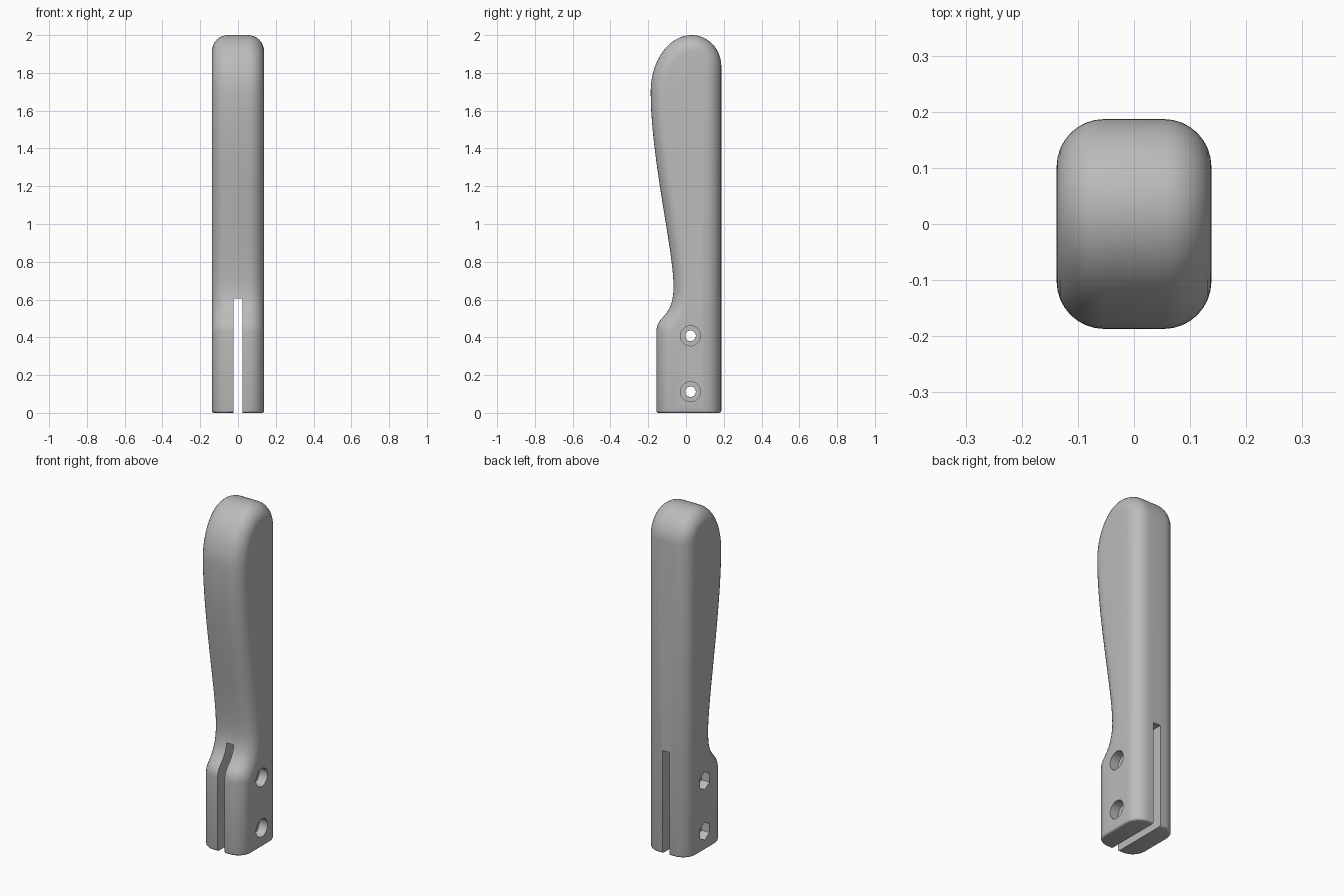
import bpy, bmesh, math
from mathutils import Vector, Matrix

if "Cube" in bpy.data.objects:
    bpy.data.objects.remove(bpy.data.objects["Cube"])

HALF_W, ROUND, STEPS = 0.138, 0.085, 8
grey = bpy.data.materials.new("plain grey")
grey.diffuse_color = (0.5, 0.5, 0.5, 1)
grey.use_nodes = True
grey.node_tree.nodes["Principled BSDF"].inputs["Base Color"].default_value = grey.diffuse_color


def bezier(a, b, c, d, n):
    a, b, c, d = map(Vector, (a, b, c, d))
    out = []
    for i in range(1, n + 1):
        t = i / n
        out.append(a*(1-t)**3 + b*3*t*(1-t)**2 + c*3*t*t*(1-t) + d*t**3)
    return out


def ellipse(cy, cz, ry, rz, a0, a1, n):
    return [Vector((cy + ry*math.cos(math.radians(a0 + (a1-a0)*i/n)),
                    cz + rz*math.sin(math.radians(a0 + (a1-a0)*i/n)))) for i in range(1, n + 1)]


# side profile (y, z): front foot, knee, neck, belly, rounded top, straight back
prof = [Vector((-0.157, 0)), Vector((-0.157, 0.43))]
prof += ellipse(-0.057, 0.43, 0.10, 0.10, 180, 137, 6)
k = prof[-1]
prof += bezier(k, k + Vector((0.035, 0.038)), (-0.066, 0.57), (-0.066, 0.67), 10)
prof += bezier(prof[-1], (-0.066, 0.86), (-0.187, 1.35), (-0.187, 1.70), 20)
prof += ellipse(0.03, 1.70, 0.217, 0.30, 180, 90, 18)
prof += ellipse(0.03, 1.835, 0.157, 0.165, 90, 0, 14)
prof.append(Vector((0.187, 0)))

# inward direction at each profile point
inward = []
for i, p in enumerate(prof):
    if i in (0, len(prof) - 1):
        inward.append(Vector((1 if i == 0 else -1, 0)))
        continue
    d = (p - prof[i-1]).normalized() + (prof[i+1] - p).normalized()
    d.normalize()
    inward.append(Vector((d.y, -d.x)))

# rounded cross-section (x, inset)
half = [(HALF_W - ROUND + ROUND*math.sin(t), ROUND*(1 - math.cos(t)))
        for t in (math.pi/2*i/STEPS for i in range(STEPS + 1))]
section = half[::-1] + [(-x, d) for x, d in half]

# handle body
bm = bmesh.new()
rows = []
for p, n in zip(prof, inward):
    rows.append([bm.verts.new((x, p.x + n.x*d, p.y + n.y*d)) for x, d in section])
for r0, r1 in zip(rows, rows[1:]):
    for j in range(len(section) - 1):
        bm.faces.new((r0[j], r0[j+1], r1[j+1], r1[j]))
bm.faces.new([r[0] for r in rows])
bm.faces.new([r[-1] for r in rows][::-1])
base = bm.faces.new(rows[0][::-1] + rows[-1])
bmesh.ops.recalc_face_normals(bm, faces=bm.faces)
bmesh.ops.bevel(bm, geom=list(base.edges), offset=0.012, segments=3, profile=0.5, affect='EDGES')
me = bpy.data.meshes.new("handle")
bm.to_mesh(me)
bm.free()
handle = bpy.data.objects.new("handle", me)
bpy.context.collection.objects.link(handle)
me.materials.append(grey)


def cut(bm, name):
    """Subtract a closed shape from the handle."""
    bmesh.ops.recalc_face_normals(bm, faces=bm.faces)
    m = bpy.data.meshes.new(name)
    bm.to_mesh(m)
    bm.free()
    m.materials.append(grey)
    ob = bpy.data.objects.new(name, m)
    bpy.context.collection.objects.link(ob)
    mod = handle.modifiers.new(name, 'BOOLEAN')
    mod.operation, mod.solver, mod.object = 'DIFFERENCE', 'EXACT', ob
    bpy.context.view_layer.objects.active = handle
    bpy.ops.object.modifier_apply(modifier=name)
    bpy.data.objects.remove(ob)


def bore(name, z, radius, x0, x1, sides):
    bm = bmesh.new()
    place = Matrix.Translation(((x0 + x1)/2, 0.024, z)) @ Matrix.Rotation(math.pi/2, 4, 'Y')
    if sides == 6:  # one corner of the nut pocket points up
        place = place @ Matrix.Rotation(math.pi/2, 4, 'Z')
    bmesh.ops.create_cone(bm, cap_ends=True, segments=sides, radius1=radius, radius2=radius,
                          depth=x1 - x0, matrix=place)
    # turn the pocket so that a corner has the largest z
    if sides == 6 and max(v.co.z for v in bm.verts) - z < radius*0.95:
        bmesh.ops.rotate(bm, verts=bm.verts, cent=(0, 0.024, z),
                         matrix=Matrix.Rotation(math.pi/6, 3, 'X'))
    cut(bm, name)


# blade slot
bm = bmesh.new()
bmesh.ops.create_cube(bm, size=1, matrix=Matrix.Translation((0, 0, 0.2525))
                      @ Matrix.Diagonal((0.046, 1, 0.705, 1)))
cut(bm, "slot")

# bolt holes with round recess on one side and nut pocket on the other
for z in (0.112, 0.408):
    bore("bolt_hole", z, 0.028, -0.3, 0.3, 32)
    bore("head_recess", z, 0.053, 0.085, 0.3, 32)
    bore("nut_pocket", z, 0.052, -0.3, -0.085, 6)

bpy.ops.object.select_all(action='DESELECT')
handle.select_set(True)
bpy.context.view_layer.objects.active = handle
bpy.ops.object.shade_smooth_by_angle(angle=math.radians(30))
